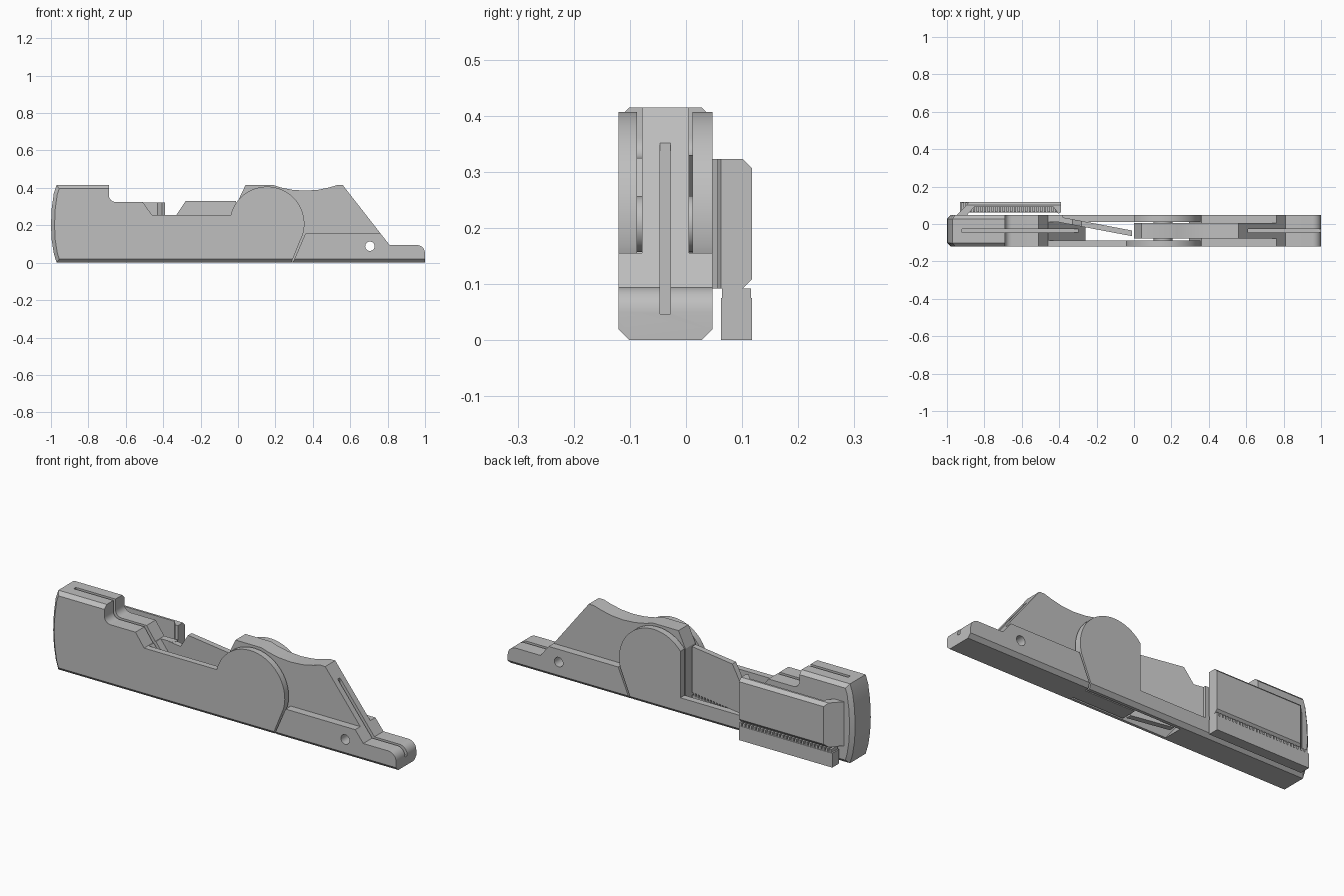
import bpy, bmesh
from math import cos, sin, radians

cube = bpy.data.objects.get("Cube")
if cube:
    bpy.data.objects.remove(cube, do_unlink=True)

GREY = (0.52, 0.52, 0.52, 1)
mat = bpy.data.materials.new("plain_grey")
mat.use_nodes = True
mat.diffuse_color = GREY
bsdf = mat.node_tree.nodes["Principled BSDF"]
bsdf.inputs["Base Color"].default_value = GREY
bsdf.inputs["Roughness"].default_value = 0.6


def prism(name, pts, lo, hi, axis="y", chamfer=0, rule=None, shear=0):
    """Extrude an outline along y (x,z points) or z (x,y points), optionally chamfered."""
    bm = bmesh.new()
    place = (lambda p, h: (p[0], h, p[1])) if axis == "y" else (lambda p, h: (p[0], p[1], h))
    face = bm.faces.new([bm.verts.new(place(p, lo)) for p in pts])
    new = bmesh.ops.extrude_face_region(bm, geom=[face])["geom"]
    k = 1 if axis == "y" else 2
    for v in new:
        if isinstance(v, bmesh.types.BMVert):
            v.co[k] = hi
    if chamfer:
        edges = [e for e in bm.edges
                 if abs(e.verts[0].co[k] - e.verts[1].co[k]) < 1e-5
                 and rule(e.verts[0].co, e.verts[1].co)]
        bmesh.ops.bevel(bm, geom=edges, offset=chamfer, segments=1, affect="EDGES")
    for v in bm.verts:
        v.co.y += shear * v.co.x
    bmesh.ops.recalc_face_normals(bm, faces=bm.faces)
    mesh = bpy.data.meshes.new(name)
    bm.to_mesh(mesh)
    bm.free()
    ob = bpy.data.objects.new(name, mesh)
    bpy.context.collection.objects.link(ob)
    mesh.materials.append(mat)
    return ob


def box(name, x0, x1, y0, y1, z0, z1, shear=0):
    return prism(name, [(x0, z0), (x1, z0), (x1, z1), (x0, z1)], y0, y1, shear=shear)


def arc(cx, cz, r, a0, a1, n):
    angles = [radians(a0 + (a1 - a0) * i / n) for i in range(n + 1)]
    return [(cx + r * cos(a), cz + r * sin(a)) for a in angles]


def activate(ob):
    bpy.ops.object.select_all(action="DESELECT")
    ob.select_set(True)
    bpy.context.view_layer.objects.active = ob


def cut(ob, *cutters):
    activate(ob)
    for c in cutters:
        m = ob.modifiers.new("cut", "BOOLEAN")
        m.operation, m.solver, m.object = "DIFFERENCE", "EXACT", c
        bpy.ops.object.modifier_apply(modifier=m.name)


BACK, FRONT = 0.047, -0.12
PX, PZ = 0.155, 0.207

# Handle with round pivot cheeks, end cap and stepped top
end_cap = [(-0.97, 0.415), (-0.985, 0.37), (-0.996, 0.29), (-1.0, 0.2),
           (-0.996, 0.12), (-0.985, 0.05), (-0.97, 0)]
outline = ([(0.285, 0)] + arc(PX, PZ, 0.2, -15, 166, 40)
           + [(-0.05, 0.255), (-0.46, 0.255), (-0.51, 0.325)]
           + arc(-0.655, 0.36, 0.035, 270, 180, 6) + [(-0.69, 0.415)] + end_cap)


def handle_edges(a, b):
    return ((a.z < 0.001 and b.z < 0.001) or (a.x < -0.96 and b.x < -0.96)
            or (min(a.z, b.z) > 0.414 and max(a.x, b.x) < -0.6))


handle = prism("handle", outline, FRONT, BACK, chamfer=0.019, rule=handle_edges)
cavity = prism("cavity_cutter", [(-0.51, 0.325), (-0.26, 0), (-0.25, -0.1), (0.6, -0.1),
                                 (0.6, 0.6), (-0.51, 0.6)], -0.087, 0.012)
notch = box("notch_cutter", -0.38, 0.0, 0.005, 0.1, 0.09, 0.6)
slot_left = box("left_slot_cutter", -0.92, -0.2, -0.046, -0.028, 0.047, 0.6)
cut(handle, cavity, notch, slot_left)

# Swinging half: central tongue and full-width nose rail
tongue = prism("tongue", [(0.0, 0), (0.0, 0.33), (0.04, 0.415), (0.19, 0.415), (0.23, 0.402),
                          (0.29, 0.39), (0.36, 0.385), (0.43, 0.39), (0.49, 0.403),
                          (0.53, 0.415), (0.56, 0.415), (0.763, 0.155), (0.7, 0.05),
                          (0.4, 0.05), (0.3, 0)], -0.078, 0.005)
rail = prism("nose_rail", [(0.293, 0), (0.36, 0.155), (0.763, 0.155), (0.81, 0.095)]
             + arc(0.955, 0.05, 0.045, 90, 0, 8) + [(1.0, 0)],
             FRONT, BACK, chamfer=0.019, rule=lambda a, b: a.z < 0.001 and b.z < 0.001)
slot_right = box("right_slot_cutter", 0.61, 1.1, -0.046, -0.028, 0.047, 0.6)
pin_hole = prism("pin_hole_cutter", arc(0.705, 0.088, 0.025, 0, 345, 23), -0.3, 0.3)
for part in (tongue, rail):
    cut(part, slot_right, pin_hole)
for c in (cavity, notch, slot_left, slot_right, pin_hole):
    bpy.data.objects.remove(c, do_unlink=True)

# Pivot pin between the cheeks
pivot = prism("pivot_pin", arc(PX, PZ, 0.05, 0, 345, 23), -0.1, 0.03)

# Diagonal spring lever and the toothed wall under it
SLOPE = -0.19
lever = prism("spring_lever", [(-0.42, 0.09), (-0.42, 0.254), (-0.33, 0.254), (-0.28, 0.33),
                               (-0.01, 0.33), (-0.01, 0.09)], -0.067, -0.037, shear=SLOPE)
box("lever_support", -0.23, -0.01, -0.067, -0.037, 0, 0.075, SLOPE)
for i in range(11):
    x = -0.23 + i * 0.02
    box("lever_support_tooth", x, x + 0.01, -0.067, -0.037, 0.075, 0.09, SLOPE)

# Side clip with hooked tip
clip = prism("side_clip", [(-0.95, 0.045), (-0.88, 0.118), (-0.39, 0.118), (-0.39, 0.062),
                           (-0.405, 0.056), (-0.43, 0.09), (-0.855, 0.09), (-0.895, 0.045)],
             0.092, 0.323, axis="z", chamfer=0.017,
             rule=lambda a, b: a.y > 0.117 and b.y > 0.117)

# Toothed bar under the clip
box("clip_support", -0.93, -0.39, 0.062, 0.118, 0, 0.075)
for i in range(27):
    x = -0.93 + i * 0.02
    box("clip_support_tooth", x + 0.008, x + 0.02, 0.064, 0.116, 0.075, 0.092)

# Smooth the rounded parts while keeping crisp edges
for ob in (handle, tongue, rail, pivot):
    activate(ob)
    bpy.ops.object.shade_smooth_by_angle(angle=radians(20))
